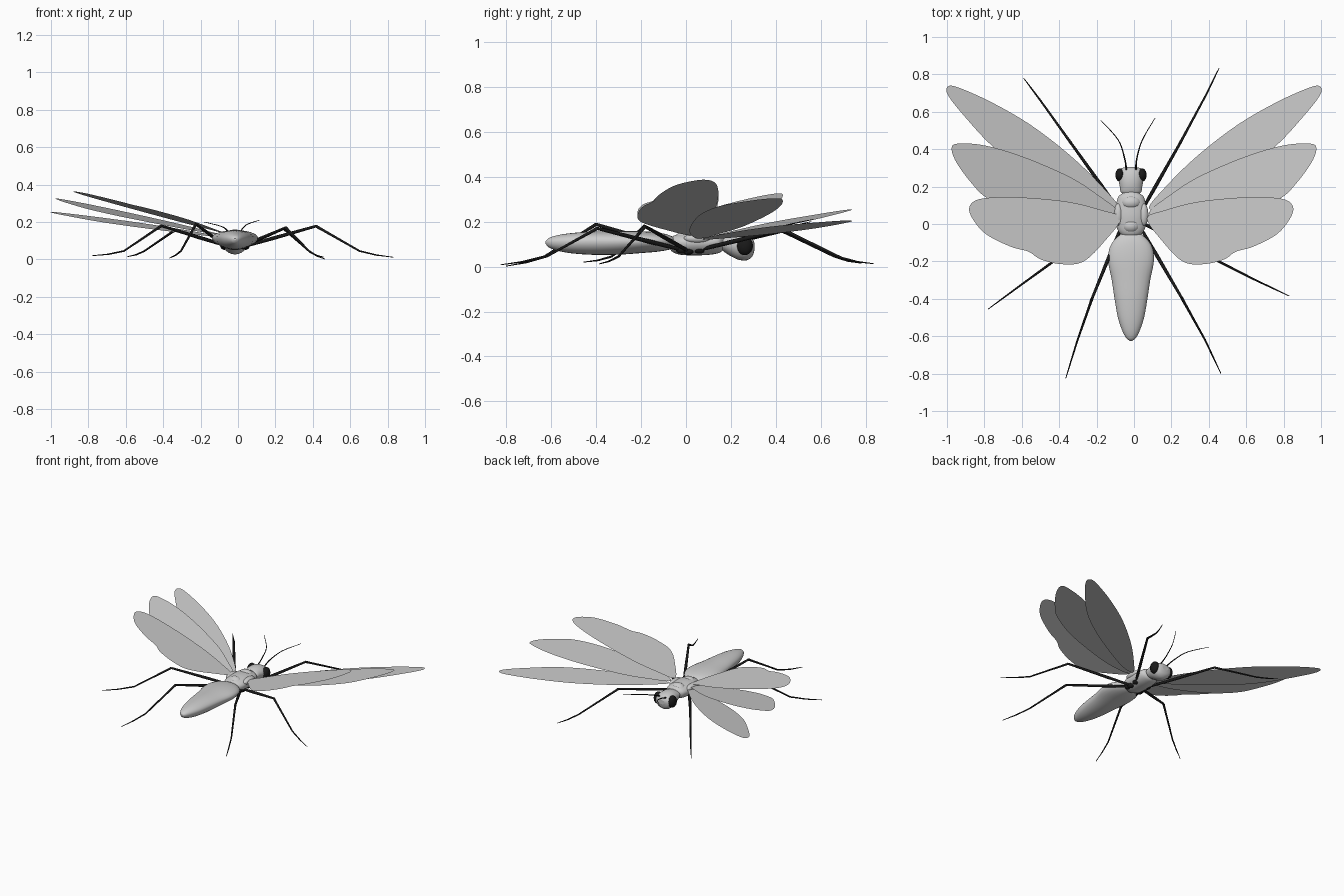
import bpy, bmesh, math
from mathutils import Vector

if "Cube" in bpy.data.objects:
    bpy.data.objects.remove(bpy.data.objects["Cube"])

CX = -0.016  # body axis


def material(name, col):
    m = bpy.data.materials.new(name)
    m.diffuse_color = col
    m.use_nodes = True
    m.node_tree.nodes["Principled BSDF"].inputs["Base Color"].default_value = m.diffuse_color
    return m


black = material("black", (0.01, 0.01, 0.01, 1))


def spline(pts, steps, closed=False):
    """Smooth Catmull-Rom points through the given ones."""
    p = [Vector(q) for q in pts]
    n = len(p)
    out = []
    for i in range(n if closed else n - 1):
        if closed:
            a, b, c, d = (p[(i + k) % n] for k in (-1, 0, 1, 2))
        else:
            a, b, c, d = p[max(i - 1, 0)], p[i], p[i + 1], p[min(i + 2, n - 1)]
        for s in range(steps):
            t = s / steps
            out.append(0.5 * (2 * b + (c - a) * t + (2 * a - 5 * b + 4 * c - d) * t * t
                              + (3 * b - a - 3 * c + d) * t ** 3))
    if not closed:
        out.append(p[-1])
    return out


def finish(bm, name, mat=None):
    me = bpy.data.meshes.new(name)
    bm.to_mesh(me)
    bm.free()
    ob = bpy.data.objects.new(name, me)
    bpy.context.collection.objects.link(ob)
    if mat:
        me.materials.append(mat)
    return ob


def skin(name, rings, mat=None):
    """Closed smooth tube through rings of points."""
    bm = bmesh.new()
    vs = [[bm.verts.new(p) for p in r] for r in rings]
    n = len(rings[0])
    for a, b in zip(vs, vs[1:]):
        for k in range(n):
            bm.faces.new((a[k], a[(k + 1) % n], b[(k + 1) % n], b[k]))
    bm.faces.new(vs[0][::-1])
    bm.faces.new(vs[-1])
    bmesh.ops.recalc_face_normals(bm, faces=bm.faces)
    for f in bm.faces:
        f.smooth = len(f.verts) == 4
    return finish(bm, name, mat)


def body(name, sections, sides=24):
    """Loft along y; each section is (y, half width, z top, z bottom)."""
    rings = []
    for y, w, zt, zb in [tuple(v) for v in map(list, spline4(sections))]:
        zm = zb + 0.58 * (zt - zb)
        ring = []
        for k in range(sides):
            a = 2 * math.pi * k / sides
            s = math.sin(a)
            z = zm + s * ((zt - zm) if s > 0 else (zm - zb))
            ring.append((CX + w * math.cos(a), y, z))
        rings.append(ring)
    return skin(name, rings)


def spline4(secs):
    return spline(secs, 5)


def tube(name, pts, radii, sides=8):
    p = [Vector(q) for q in pts]
    rings = []
    for i, q in enumerate(p):
        d = (p[min(i + 1, len(p) - 1)] - p[max(i - 1, 0)]).normalized()
        u = d.cross(Vector((0, 0, 1))).normalized()
        v = u.cross(d)
        r = radii[i]
        rings.append([q + r * (math.cos(2 * math.pi * k / sides) * u
                               + math.sin(2 * math.pi * k / sides) * v) for k in range(sides)])
    return skin(name, rings, black)


def ball(name, loc, size, mat=None):
    bm = bmesh.new()
    bmesh.ops.create_uvsphere(bm, u_segments=20, v_segments=12, radius=1)
    for v in bm.verts:
        v.co = Vector((v.co.x * size[0], v.co.y * size[1], v.co.z * size[2])) + Vector(loc)
    for f in bm.faces:
        f.smooth = True
    return finish(bm, name, mat)


# abdomen, thorax, head
body("abdomen", [(-0.625, 0.006, 0.112, 0.102), (-0.61, 0.025, 0.127, 0.085),
                 (-0.57, 0.047, 0.14, 0.07), (-0.5, 0.07, 0.15, 0.058),
                 (-0.4, 0.088, 0.156, 0.052), (-0.3, 0.103, 0.157, 0.053),
                 (-0.2, 0.122, 0.157, 0.06), (-0.13, 0.115, 0.152, 0.066),
                 (-0.08, 0.085, 0.142, 0.074), (-0.045, 0.04, 0.125, 0.085)])
body("thorax", [(-0.07, 0.03, 0.12, 0.075), (-0.055, 0.055, 0.137, 0.062),
                (-0.02, 0.076, 0.147, 0.052), (0.04, 0.083, 0.153, 0.05),
                (0.1, 0.08, 0.15, 0.052), (0.145, 0.068, 0.145, 0.06),
                (0.165, 0.045, 0.135, 0.072), (0.18, 0.035, 0.13, 0.08)])
body("head", [(0.155, 0.03, 0.12, 0.08), (0.17, 0.054, 0.133, 0.065),
              (0.2, 0.06, 0.142, 0.046), (0.235, 0.066, 0.144, 0.03),
              (0.27, 0.066, 0.138, 0.028), (0.295, 0.055, 0.125, 0.045),
              (0.305, 0.025, 0.105, 0.075)])
ball("thorax_front_lobe", (CX, 0.115, 0.12), (0.055, 0.04, 0.04))
ball("thorax_back_lobe", (CX, -0.01, 0.118), (0.05, 0.04, 0.04))

for side, s in (("left", -1), ("right", 1)):
    ball(side + "_eye", (CX + s * 0.058, 0.262, 0.093), (0.026, 0.036, 0.042), black)
    ball(side + "_wing_root", (CX + s * 0.068, 0.05, 0.125), (0.025, 0.06, 0.022))

# antennae
for side, pts in (("left", [(-0.04, 0.285, 0.12), (-0.05, 0.35, 0.145), (-0.085, 0.45, 0.175), (-0.18, 0.557, 0.2)]),
                  ("right", [(0.01, 0.285, 0.12), (0.015, 0.35, 0.15), (0.045, 0.45, 0.185), (0.113, 0.567, 0.21)])):
    path = spline(pts, 5)
    tube(side + "_antenna", path, [0.005 - 0.0035 * i / (len(path) - 1) for i in range(len(path))], 6)

# legs: hip, knee, ankle, foot
legs = {
    "left_front_leg": [(-0.07, 0.06, 0.075), (-0.335, 0.43, 0.158), (-0.5, 0.66, 0.045), (-0.59, 0.78, 0.015)],
    "right_front_leg": [(0.035, 0.06, 0.075), (0.245, 0.43, 0.165), (0.385, 0.69, 0.04), (0.455, 0.834, 0.013)],
    "left_middle_leg": [(-0.07, 0.01, 0.075), (-0.41, -0.185, 0.18), (-0.61, -0.33, 0.045), (-0.78, -0.455, 0.02)],
    "right_middle_leg": [(0.035, 0.01, 0.07), (0.417, -0.182, 0.178), (0.65, -0.3, 0.045), (0.83, -0.385, 0.012)],
    "left_back_leg": [(-0.07, -0.02, 0.075), (-0.225, -0.4, 0.188), (-0.305, -0.63, 0.045), (-0.365, -0.825, 0.008)],
    "right_back_leg": [(0.035, -0.02, 0.075), (0.255, -0.395, 0.17), (0.38, -0.62, 0.045), (0.465, -0.8, 0.002)],
}
for name, (hip, knee, ankle, foot) in legs.items():
    h, k, a, f = map(Vector, (hip, knee, ankle, foot))
    tube(name + "_thigh", [h, h.lerp(k, 0.4), k], [0.008, 0.01, 0.007])
    tube(name + "_shin", [k, k.lerp(a, 0.15), a], [0.008, 0.007, 0.005])
    tube(name + "_foot", [a, a.lerp(f, 0.5) - Vector((0, 0, 0.005)), f], [0.005, 0.004, 0.002], 6)
    ball(name + "_hip", h, (0.02, 0.025, 0.018), black)

# wings: flat outlines, then tilt (root z, slope outward, slope along y) per side
outlines = {
    "front_wing": [(0.08, 0.09), (0.17, 0.2), (0.3, 0.33), (0.45, 0.455), (0.6, 0.56), (0.78, 0.66),
                   (0.94, 0.73), (0.995, 0.735), (0.995, 0.69), (0.91, 0.58), (0.75, 0.41),
                   (0.55, 0.27), (0.3, 0.14), (0.15, 0.08)],
    "middle_wing": [(0.08, 0.06), (0.2, 0.16), (0.35, 0.255), (0.6, 0.362), (0.8, 0.42), (0.94, 0.43),
                    (0.975, 0.405), (0.95, 0.33), (0.87, 0.22), (0.78, 0.135), (0.6, 0.06),
                    (0.35, 0.02), (0.18, 0.02)],
    "back_wing": [(0.07, 0.03), (0.17, 0.075), (0.35, 0.12), (0.6, 0.143), (0.77, 0.138), (0.84, 0.11),
                  (0.845, 0.05), (0.77, -0.05), (0.64, -0.12), (0.545, -0.148), (0.48, -0.19),
                  (0.37, -0.215), (0.26, -0.2), (0.15, -0.09)],
}
tilt = {
    "left": {"front_wing": (0.12, 0.076, 0.1), "middle_wing": (0.13, 0.18, 0.1), "back_wing": (0.14, 0.28, -0.08)},
    "right": {"front_wing": (0.12, 0.092, 0), "middle_wing": (0.125, 0.2, 0), "back_wing": (0.138, 0.318, 0)},
}
for side, s in (("left", -1), ("right", 1)):
    for name, pts in outlines.items():
        z0, a, b = tilt[side][name]
        x0, y0 = pts[0]
        # back left wing reaches slightly further out
        k = 1.035 if (side, name) == ("left", "back_wing") else 1
        bm = bmesh.new()
        vs = [bm.verts.new((s * k * p.x, p.y, z0 + a * (p.x * k - x0) + b * (p.y - y0)))
              for p in spline(pts, 6, True)]
        f = bm.faces.new(vs)
        f.normal_update()
        if f.normal.z < 0:
            f.normal_flip()
        bmesh.ops.triangulate(bm, faces=[f])
        finish(bm, side + "_" + name)
